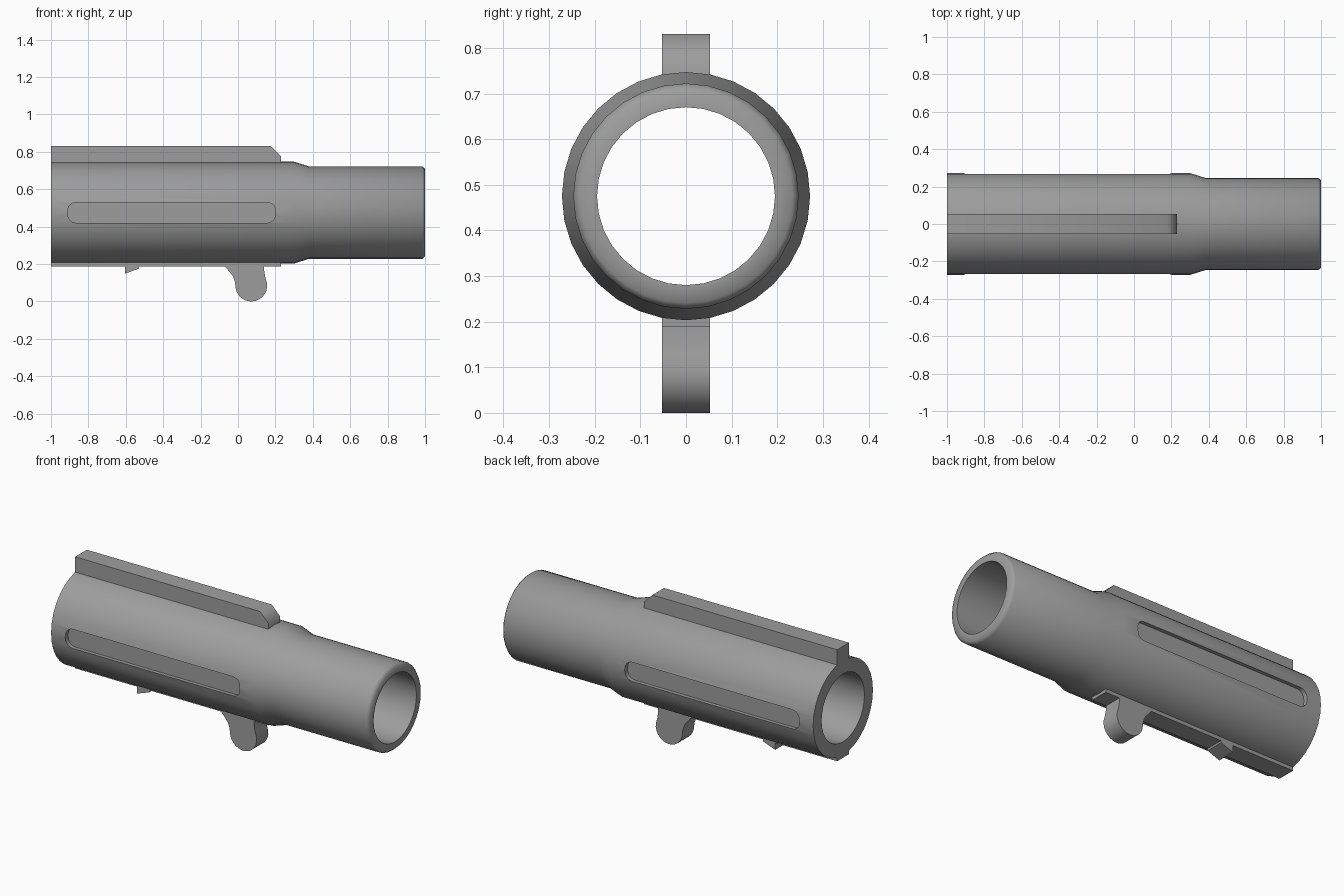
import bpy, bmesh
from math import sin, cos, pi, radians

if "Cube" in bpy.data.objects:
    bpy.data.objects.remove(bpy.data.objects["Cube"])

AXIS_Z = 0.475   # height of the tube centre line
HALF_W = 0.053   # half width of rails and lugs

dark_grey = bpy.data.materials.new("dark_grey")
dark_grey.diffuse_color = (0.34, 0.34, 0.34, 1)
dark_grey.use_nodes = True
dark_grey.node_tree.nodes["Principled BSDF"].inputs["Base Color"].default_value = dark_grey.diffuse_color


def finish(name, bm):
    bmesh.ops.recalc_face_normals(bm, faces=bm.faces)
    mesh = bpy.data.meshes.new(name)
    bm.to_mesh(mesh)
    bm.free()
    mesh.materials.append(dark_grey)
    obj = bpy.data.objects.new(name, mesh)
    bpy.context.collection.objects.link(obj)
    return obj


def activate(obj):
    bpy.ops.object.select_all(action='DESELECT')
    obj.select_set(True)
    bpy.context.view_layer.objects.active = obj


def smooth(obj):
    activate(obj)
    bpy.ops.object.shade_smooth_by_angle(angle=radians(55))


def prism(name, outline, y0=-HALF_W, y1=HALF_W):
    """Extrude an (x, z) outline along y."""
    bm = bmesh.new()
    face = bm.faces.new([bm.verts.new((x, y0, z)) for x, z in outline])
    ext = bmesh.ops.extrude_face_region(bm, geom=[face])
    verts = [v for v in ext['geom'] if isinstance(v, bmesh.types.BMVert)]
    bmesh.ops.translate(bm, verts=verts, vec=(0, y1 - y0, 0))
    return finish(name, bm)


def lathe(name, profile, sides=32):
    """Revolve a closed (x, radius) loop about the tube axis."""
    bm = bmesh.new()
    rings = []
    for i in range(sides):
        a = 2 * pi * i / sides
        rings.append([bm.verts.new((x, r * cos(a), AXIS_Z + r * sin(a)))
                      for x, r in profile])
    n = len(profile)
    for i in range(sides):
        a, b = rings[i], rings[(i + 1) % sides]
        for j in range(n):
            k = (j + 1) % n
            bm.faces.new((a[j], a[k], b[k], b[j]))
    return finish(name, bm)


def arc(cx, cz, r, start, end, steps):
    return [(cx + r * cos(radians(start + (end - start) * i / steps)),
             cz + r * sin(radians(start + (end - start) * i / steps)))
            for i in range(steps + 1)]


# hollow stepped tube
tube = lathe("tube", [(-1, 0.195), (-1, 0.272), (0.3, 0.272), (0.38, 0.247),
                      (0.985, 0.247), (1, 0.234), (1, 0.195)])

# shallow rounded slots, one on each side
x0, x1, half, r = -0.91, 0.2, 0.055, 0.045
slot = []
for cx, sz, start in ((x1 - r, 1, 90), (x0 + r, 1, 180),
                      (x0 + r, -1, 270), (x1 - r, -1, 360)):
    slot += arc(cx, AXIS_Z + sz * (half - r), r, start - 90, start, 5)
for side in (-1, 1):
    cutter = prism("slot_cutter", slot, *sorted((side * 0.245, side * 0.35)))
    cutter.hide_render = True
    mod = tube.modifiers.new("slot", 'BOOLEAN')
    mod.operation = 'DIFFERENCE'
    mod.solver = 'EXACT'
    mod.object = cutter
    activate(tube)
    bpy.ops.object.modifier_apply(modifier=mod.name)
    bpy.data.objects.remove(cutter)
smooth(tube)

# rails along the top and bottom
top_rail = prism("top_rail", [(-1, 0.72), (0.23, 0.72), (0.23, 0.777),
                              (0.177, 0.83), (-1, 0.83)])
smooth(top_rail)
prism("bottom_rail", [(-1, 0.188), (0.23, 0.188), (0.23, 0.225), (-1, 0.225)])

# rounded lug under the tube
lug = prism("lug", [(0.14, 0.225), (0.14, 0.165), (0.146, 0.13)]
            + arc(0.071, 0.085, 0.085, 8, -180, 14)
            + [(-0.018, 0.11), (-0.03, 0.14), (-0.07, 0.188), (-0.07, 0.225)])
smooth(lug)

# small wedge catch further back
prism("catch", [(-0.605, 0.148), (-0.528, 0.176), (-0.528, 0.21), (-0.605, 0.21)])
